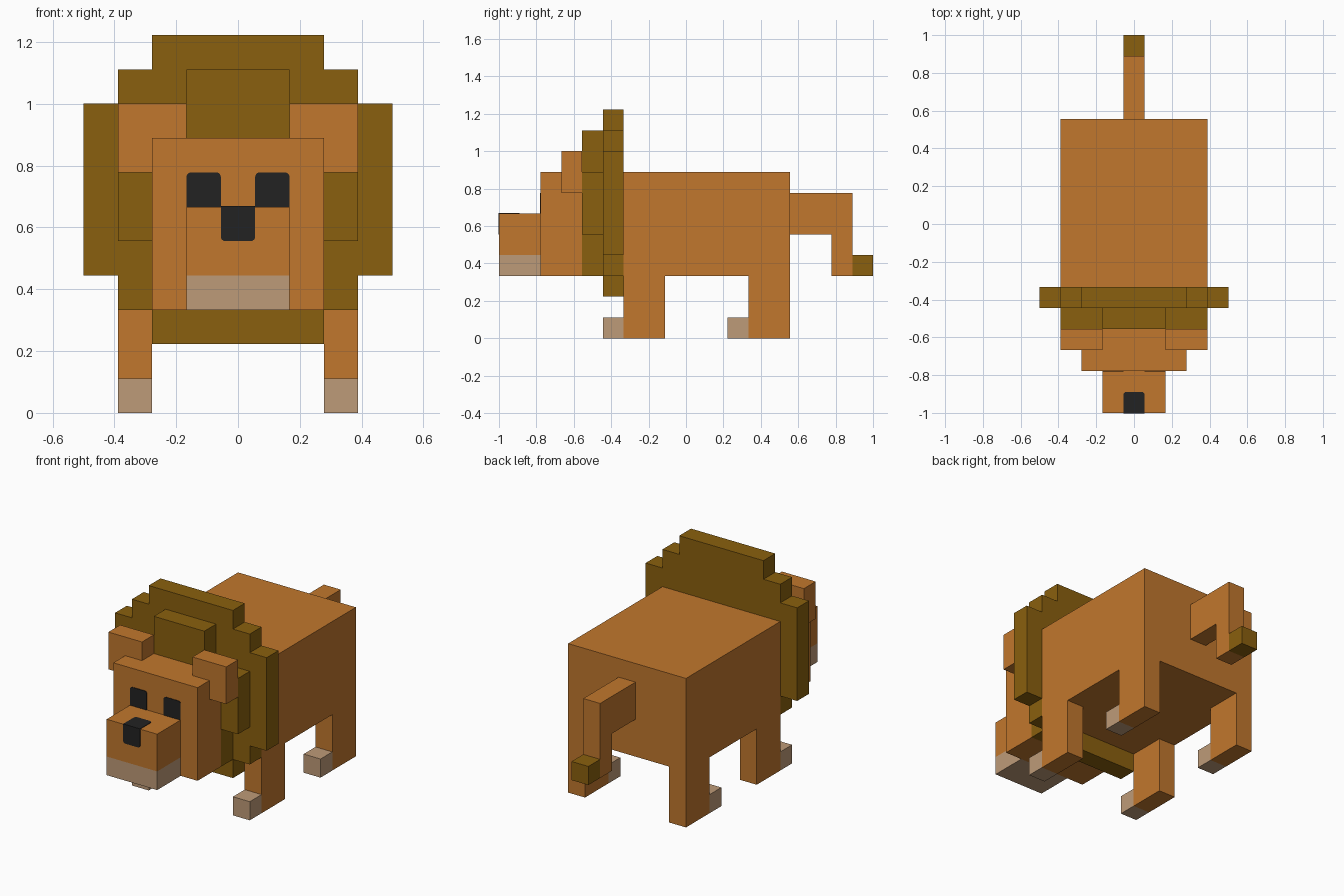
import bpy
import bmesh
import math

U = 1 / 9  # one block

cube = bpy.data.objects.get("Cube")
if cube:
    bpy.data.objects.remove(cube, do_unlink=True)


def material(name, rgb):
    linear = [((c / 255 + 0.055) / 1.055) ** 2.4 for c in rgb]
    mat = bpy.data.materials.new(name)
    mat.use_nodes = True
    mat.diffuse_color = (*linear, 1)
    bsdf = next(n for n in mat.node_tree.nodes if n.type == 'BSDF_PRINCIPLED')
    bsdf.inputs["Base Color"].default_value = (*linear, 1)
    return mat


FUR = material("orange fur", (193, 119, 45))
MANE = material("brown mane", (138, 96, 14))
PALE = material("pale fur", (190, 155, 120))
BLACK = material("black", (34, 34, 34))


def prism(name, mat, points, axis, start, end):
    """Extrude an outline along an axis, in block units.
    Outline is (y, z) for axis x, (x, z) for axis y, (x, y) for axis z."""
    def place(p, d):
        co = list(p)
        co.insert("xyz".index(axis), d)
        return [c * U for c in co]

    bm = bmesh.new()
    face = bm.faces.new([bm.verts.new(place(p, start)) for p in points])
    ext = bmesh.ops.extrude_face_region(bm, geom=[face])
    shift = [0, 0, 0]
    shift["xyz".index(axis)] = (end - start) * U
    bmesh.ops.translate(bm, vec=shift,
                        verts=[g for g in ext["geom"] if isinstance(g, bmesh.types.BMVert)])
    bmesh.ops.recalc_face_normals(bm, faces=bm.faces)
    mesh = bpy.data.meshes.new(name)
    bm.to_mesh(mesh)
    bm.free()
    mesh.materials.append(mat)
    obj = bpy.data.objects.new(name, mesh)
    bpy.context.collection.objects.link(obj)
    return obj


def box(name, mat, x, y, z):
    return prism(name, mat, [(x[0], y[0]), (x[1], y[0]), (x[1], y[1]), (x[0], y[1])], "z", *z)


def pair(name, mat, x, y, z):
    box("left_" + name, mat, x, y, z)
    box("right_" + name, mat, (-x[1], -x[0]), y, z)


def rounded_top(x0, x1, low, high, r=0.13):
    """Square outline whose two corners at the 'high' end are rounded."""
    s = 1 if high > low else -1
    pts = [(x0, low), (x1, low)]
    for i in range(5):
        a = math.radians(22.5 * i)
        pts.append((x1 - r + r * math.cos(a), high - s * r * (1 - math.sin(a))))
    for i in range(5):
        a = math.radians(90 + 22.5 * i)
        pts.append((x0 + r + r * math.cos(a), high - s * r * (1 - math.sin(a))))
    return pts


# Body, legs and paws
box("body", FUR, (-3.5, 3.5), (-3, 5), (3, 8))
for part, y in (("front", -3), ("hind", 3)):
    pair(part + "_leg", FUR, (2.5, 3.5), (y, y + 2), (0, 3))
    pair(part + "_paw", PALE, (2.5, 3.5), (y - 1, y), (0, 1))

# Tail with a hooked end and a tuft
prism("tail", FUR, [(5, 5), (7, 5), (7, 3), (8, 3), (8, 7), (5, 7)], "x", -0.5, 0.5)
box("tail_tuft", MANE, (-0.5, 0.5), (8, 9), (3, 4))

# Mane: stepped back plate and a smaller layer in front of it
half = [(2.5, 2), (2.5, 3), (3.5, 3), (3.5, 4), (4.5, 4), (4.5, 9),
        (3.5, 9), (3.5, 10), (2.5, 10), (2.5, 11)]
prism("mane_back", MANE, half + [(-x, z) for x, z in reversed(half)], "y", -4, -3)
box("mane_core", MANE, (-2.5, 2.5), (-5, -4), (3, 8))
box("mane_forelock", MANE, (-1.5, 1.5), (-5, -4), (8, 10))
pair("mane_cheek", MANE, (2.5, 3.5), (-5, -4), (5, 8))

# Head: an L of ears around a plain block, with a snout and pale chin
box("head", FUR, (-2.5, 2.5), (-7, -5), (3, 8))
ear = [(1.5, 8), (2.5, 8), (2.5, 7), (3.5, 7), (3.5, 9), (1.5, 9)]
prism("left_ear", FUR, ear, "y", -6, -5)
prism("right_ear", FUR, [(-x, z) for x, z in ear], "y", -6, -5)
box("snout", FUR, (-1.5, 1.5), (-9, -7), (4, 6))
box("chin", PALE, (-1.5, 1.5), (-9, -7), (3, 4))

# Eyes and nose as thin plates
T = 0.03
for side, x in (("left", 0.5), ("right", -1.5)):
    prism(side + "_eye", BLACK, rounded_top(x, x + 1, 6, 7), "y", -7 - T, -7)
prism("nose_front", BLACK, rounded_top(-0.5, 0.5, 6 + T, 5), "y", -9 - T, -9)
prism("nose_top", BLACK, rounded_top(-0.5, 0.5, -9, -8), "z", 6, 6 + T)
